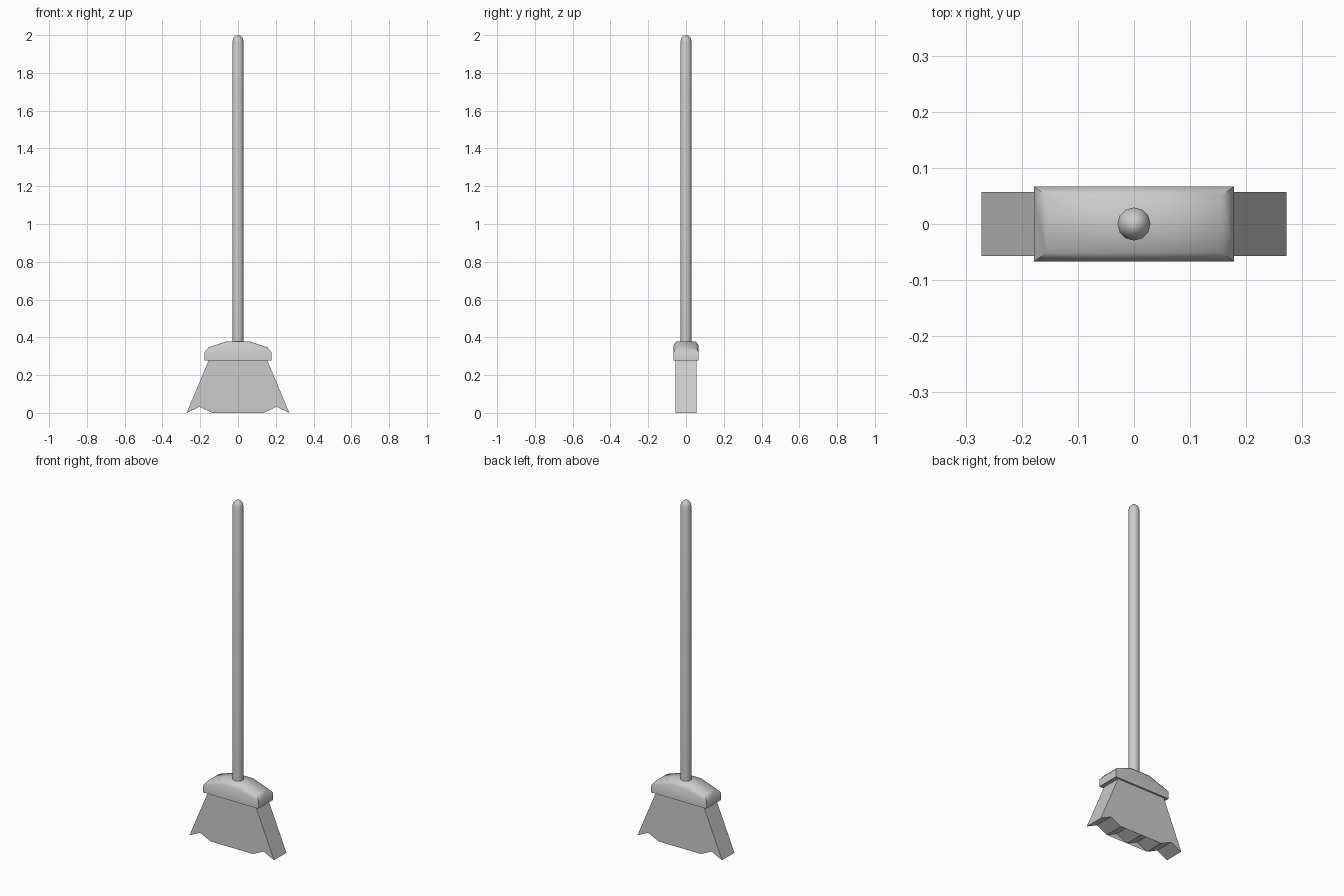
import bpy, bmesh, math

if "Cube" in bpy.data.objects:
    bpy.data.objects.remove(bpy.data.objects["Cube"])


def finish(name, bm, smooth_angle=None):
    bmesh.ops.recalc_face_normals(bm, faces=bm.faces[:])
    mesh = bpy.data.meshes.new(name)
    bm.to_mesh(mesh)
    bm.free()
    obj = bpy.data.objects.new(name, mesh)
    bpy.context.collection.objects.link(obj)
    if smooth_angle:
        bpy.ops.object.select_all(action='DESELECT')
        obj.select_set(True)
        bpy.context.view_layer.objects.active = obj
        bpy.ops.object.shade_smooth_by_angle(angle=math.radians(smooth_angle))
    return obj


def loft(bm, loops):
    """Bridge equal-length closed loops of points and cap both ends."""
    rings = [[bm.verts.new(p) for p in loop] for loop in loops]
    n = len(rings[0])
    for a, b in zip(rings, rings[1:]):
        for i in range(n):
            j = (i + 1) % n
            bm.faces.new((a[i], a[j], b[j], b[i]))
    caps = [bm.faces.new(rings[0]), bm.faces.new(rings[-1])]
    return caps


# Handle: 12-sided pole with a domed end
bm = bmesh.new()
profile = [(0.0295, 0.36), (0.0295, 1.965), (0.024, 1.985), (0.013, 1.997), (0.004, 2.0)]
loft(bm, [[(r * math.cos(math.tau * i / 12), r * math.sin(math.tau * i / 12), z)
           for i in range(12)] for r, z in profile])
finish("handle", bm, 50)

# Head: arched block, its top edge chamfered all round
bm = bmesh.new()
outer = [(0.178, 0.278), (0.178, 0.32), (0.178, 0.32), (0.053, 0.357)]
inner = [(0.178, 0.278), (0.178, 0.32), (0.157, 0.346), (0.061, 0.379)]


def section(half, y):
    right = [(x, y, z) for x, z in half]
    return right + [(-x, y, z) for x, _, z in reversed(right)]


caps = loft(bm, [section(outer, -0.067), section(inner, -0.051),
                 section(inner, 0.051), section(outer, 0.067)])
bmesh.ops.remove_doubles(bm, verts=bm.verts[:], dist=0.0005)
bmesh.ops.triangulate(bm, faces=[f for f in bm.faces if len(f.verts) > 4])
finish("broom_head", bm, 55)

# Bristles: flared slab with a zigzag lower edge
bm = bmesh.new()
zigzag = [(-0.272 + 0.068 * i, 0.032 if i % 2 else 0.0) for i in range(9)]
outline = zigzag + [(0.152, 0.285), (-0.152, 0.285)]
caps = loft(bm, [[(x, y, z) for x, z in outline] for y in (-0.0567, 0.0567)])
bmesh.ops.triangulate(bm, faces=caps)
finish("bristles", bm)
